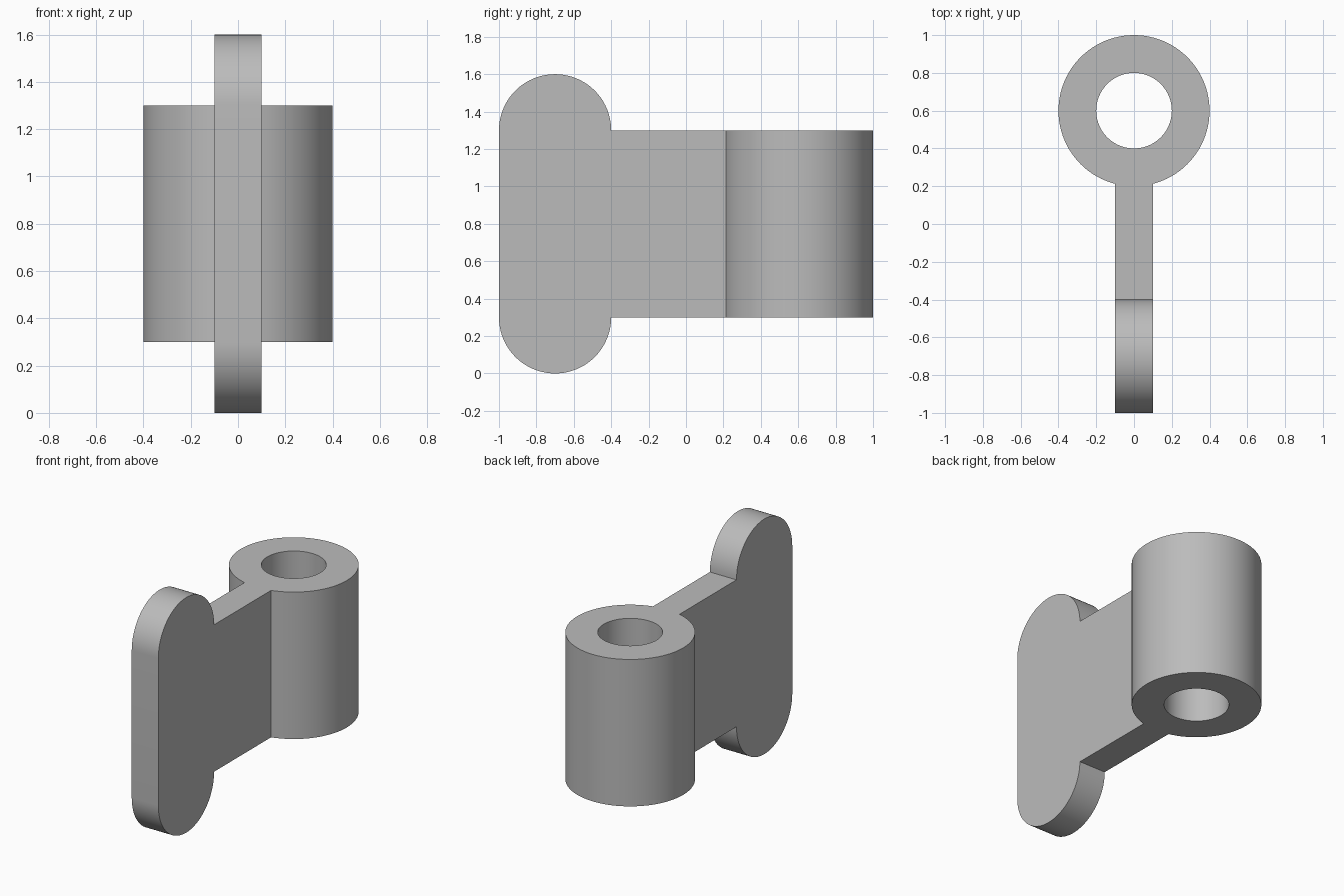
import bpy, bmesh, math

cube = bpy.data.objects.get("Cube")
if cube:
    bpy.data.objects.remove(cube, do_unlink=True)

grey = bpy.data.materials.new("plain_grey")
grey.use_nodes = True
colour = (0.5, 0.5, 0.5, 1)
grey.diffuse_color = colour
grey.node_tree.nodes["Principled BSDF"].inputs["Base Color"].default_value = colour

HALF = 0.1                 # half thickness of the blade
BOTTOM, TOP = 0.3, 1.3     # height range of the web and the sleeve
OUTER, BORE, CENTRE = 0.4, 0.2, 0.6
CHORD = math.sqrt(OUTER ** 2 - HALF ** 2)   # flat where the web meets the sleeve


def finish(name, bm):
    bmesh.ops.recalc_face_normals(bm, faces=bm.faces)
    mesh = bpy.data.meshes.new(name)
    bm.to_mesh(mesh)
    bm.free()
    mesh.materials.append(grey)
    obj = bpy.data.objects.new(name, mesh)
    bpy.context.collection.objects.link(obj)
    bpy.ops.object.select_all(action="DESELECT")
    obj.select_set(True)
    bpy.context.view_layer.objects.active = obj
    bpy.ops.object.shade_smooth_by_angle(angle=math.radians(12))


def spread(start, end, count):
    return [start + (end - start) * i / count for i in range(count)]


# Round-ended blade with its connecting web, one side outline extruded in x
def arc(z, start):
    return [(-0.7 + 0.3 * math.cos(a), z + 0.3 * math.sin(a))
            for a in spread(start, start + math.pi, 40) + [start + math.pi]]


web_end = CENTRE - CHORD
outline = arc(TOP, 0) + arc(BOTTOM, math.pi) + [(web_end, BOTTOM), (web_end, TOP)]
bm = bmesh.new()
side = bm.faces.new([bm.verts.new((-HALF, y, z)) for y, z in outline])
extruded = bmesh.ops.extrude_face_region(bm, geom=[side])["geom"]
bmesh.ops.translate(bm, vec=(2 * HALF, 0, 0),
                    verts=[v for v in extruded if isinstance(v, bmesh.types.BMVert)])
finish("blade_and_web", bm)

# Hollow sleeve, flattened only where it butts against the web
half_angle = math.asin(HALF / OUTER)
angles = spread(-half_angle, half_angle, 8)
angles += spread(half_angle, 2 * math.pi - half_angle, 88)
bm = bmesh.new()


def ring(bore, z):
    verts = []
    for a in angles:
        r = BORE if bore else OUTER
        if not bore and math.cos(a) > 0:
            r = min(r, CHORD / math.cos(a))
        verts.append(bm.verts.new((r * math.sin(a), CENTRE - r * math.cos(a), z)))
    return verts


rings = [ring(False, BOTTOM), ring(False, TOP), ring(True, TOP), ring(True, BOTTOM)]
for k, lower in enumerate(rings):
    upper = rings[(k + 1) % 4]
    for i in range(len(angles)):
        j = (i + 1) % len(angles)
        bm.faces.new((lower[i], lower[j], upper[j], upper[i]))
finish("sleeve", bm)
